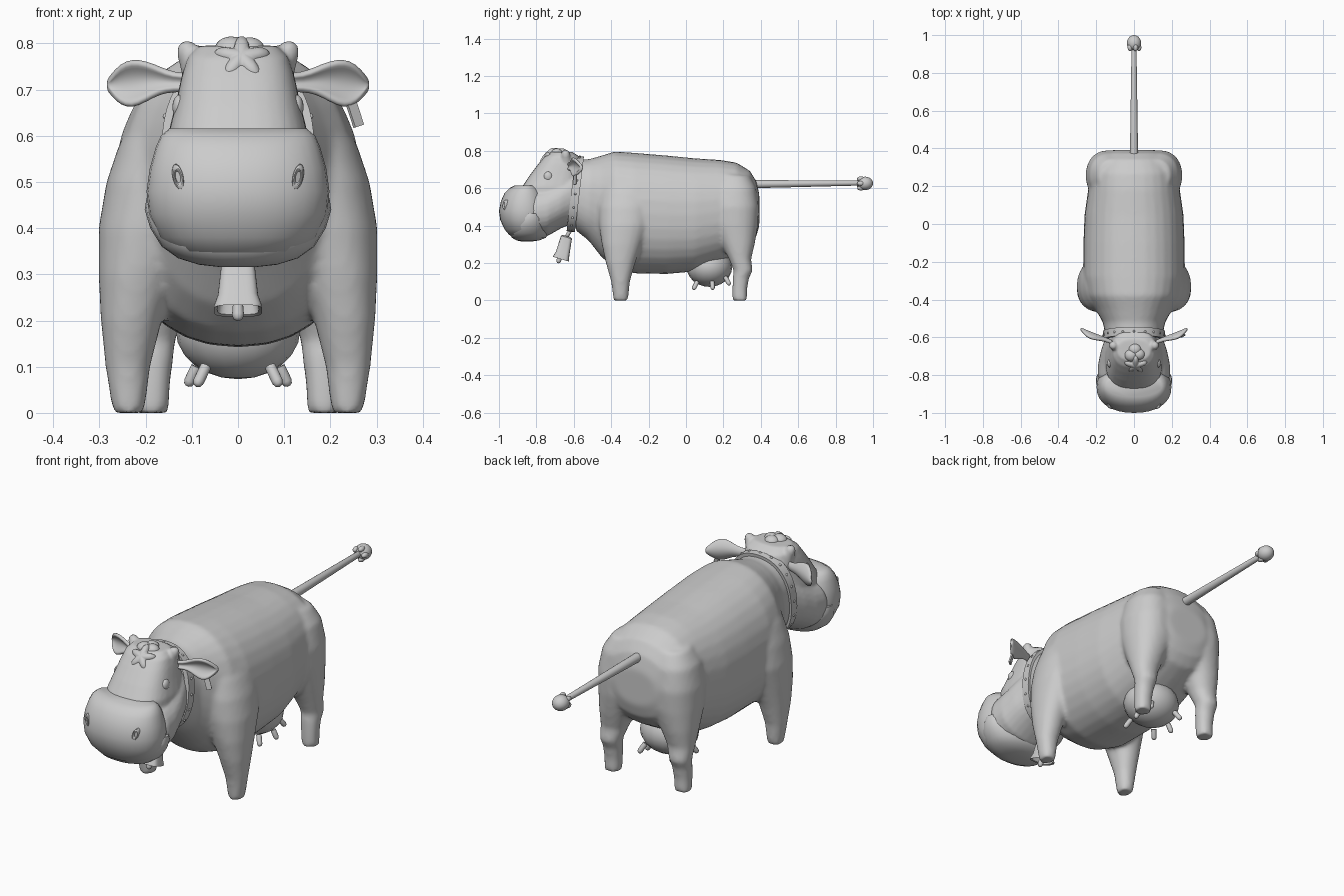
import bpy, bmesh
from math import cos, sin, pi, radians, copysign
from mathutils import Vector, Matrix

cube = bpy.data.objects.get("Cube")
if cube:
    bpy.data.objects.remove(cube)

grey = bpy.data.materials.new("plain_grey")
grey.use_nodes = True
GREY = (0.6, 0.6, 0.6, 1)
grey.diffuse_color = GREY
grey.node_tree.nodes["Principled BSDF"].inputs["Base Color"].default_value = GREY
X, Y, Z = Vector((1, 0, 0)), Vector((0, 1, 0)), Vector((0, 0, 1))


def ring(center, u, v, ru, rv, power=2.3, count=32):
    """Points of a superellipse spanned by the axes u and v."""
    pts = []
    for i in range(count):
        c, s = cos(2 * pi * i / count), sin(2 * pi * i / count)
        a = copysign(abs(c) ** (2 / power), c)
        b = copysign(abs(s) ** (2 / power), s)
        pts.append(Vector(center) + u * ru * a + v * rv * b)
    return pts


def loft(bm, rings, closed=False):
    """Skin a row of rings, capping the ends or joining them in a loop."""
    rows = [[bm.verts.new(p) for p in r] for r in rings]
    n = len(rows[0])
    pairs = list(zip(rows, rows[1:]))
    if closed:
        pairs.append((rows[-1], rows[0]))
    else:
        bm.faces.new(rows[0])
        bm.faces.new(rows[-1])
    for a, b in pairs:
        for i in range(n):
            j = (i + 1) % n
            bm.faces.new((a[i], a[j], b[j], b[i]))


def column(bm, table, side=1, power=2.2):
    """Loft of level sections given as z, front and back y, inner and outer x."""
    loft(bm, [ring((side * (x0 + x1) / 2, (y0 + y1) / 2, z), X, Y,
                   (x1 - x0) / 2, (y1 - y0) / 2, power)
              for z, y0, y1, x0, x1 in table])


def barrel(bm, table, power=2.25):
    """Loft of upright sections given as y, bottom and top z, half width."""
    loft(bm, [ring((0, y, (lo + hi) / 2), X, Z, w, (hi - lo) / 2, power)
              for y, lo, hi, w in table])


def ball(bm, center, radii):
    m = Matrix.Translation(center) @ Matrix.Diagonal((*radii, 1))
    bmesh.ops.create_uvsphere(bm, u_segments=20, v_segments=12, radius=1, matrix=m)


def rod(bm, a, b, r0, r1, count=16):
    """Tapered rod with a rounded far end."""
    a, b = Vector(a), Vector(b)
    d = (b - a).normalized()
    u = d.orthogonal().normalized()
    v = d.cross(u)
    steps = [(a, r0), (b - d * r1, r1), (b - d * r1 * .3, r1 * .75), (b, r1 * .3)]
    loft(bm, [ring(p, u, v, r, r, 2, count) for p, r in steps])


def finish(name, bm, angle=40):
    bmesh.ops.recalc_face_normals(bm, faces=bm.faces)
    mesh = bpy.data.meshes.new(name)
    bm.to_mesh(mesh)
    bm.free()
    mesh.materials.append(grey)
    ob = bpy.data.objects.new(name, mesh)
    bpy.context.collection.objects.link(ob)
    bpy.ops.object.select_all(action='DESELECT')
    ob.select_set(True)
    bpy.context.view_layer.objects.active = ob
    bpy.ops.object.shade_smooth_by_angle(angle=radians(angle))
    return ob


def blend(ob, size, repeats):
    """Fuse overlapping shells into one soft skin."""
    m = ob.modifiers.new("fuse", 'REMESH')
    m.mode, m.voxel_size, m.use_smooth_shade = 'VOXEL', size, True
    s = ob.modifiers.new("soften", 'SMOOTH')
    s.factor, s.iterations = .5, repeats


# Torso and neck, then the four legs, fused together
bm = bmesh.new()
barrel(bm, [(-.59, .375, .755, .152), (-.52, .32, .755, .165), (-.45, .23, .775, .205),
            (-.38, .175, .797, .25), (-.28, .145, .79, .27), (-.1, .142, .775, .268),
            (.05, .155, .76, .262), (.18, .2, .752, .243), (.27, .25, .737, .232),
            (.34, .29, .695, .2), (.375, .34, .64, .165), (.392, .4, .57, .11)])
front_leg = [(0, -.387, -.31, .203, .271), (.1, -.4, -.3, .19, .287), (.2, -.428, -.272, .165, .297),
             (.3, -.45, -.235, .13, .302), (.4, -.465, -.19, .08, .302), (.5, -.47, -.17, .04, .285),
             (.58, -.46, -.17, .02, .258), (.66, -.44, -.2, .02, .215), (.73, -.4, -.24, .02, .15)]
back_leg = [(0, .248, .327, .15, .225), (.06, .248, .327, .147, .226), (.12, .25, .337, .14, .23),
            (.16, .255, .357, .135, .235), (.22, .23, .348, .115, .24), (.3, .19, .367, .08, .247),
            (.4, .14, .385, .02, .254), (.5, .12, .39, .02, .255), (.6, .14, .375, .02, .235),
            (.67, .17, .34, .02, .19)]
for side in (-1, 1):
    column(bm, front_leg, side)
    column(bm, back_leg, side)
blend(finish("body_and_legs", bm), .011, 6)

# Head with cheeks and horn stubs
bm = bmesh.new()
column(bm, [(z, y0, y1, -w, w) for z, y0, y1, w in (
    (.45, -.86, -.58, .15), (.53, -.87, -.56, .155), (.61, -.875, -.555, .15),
    (.67, -.835, -.555, .135), (.73, -.79, -.555, .122), (.77, -.757, -.57, .11),
    (.795, -.72, -.61, .085))], power=2.7)
barrel(bm, [(-.86, .36, .59, .17), (-.8, .338, .61, .192), (-.74, .345, .625, .19),
            (-.67, .385, .66, .175), (-.61, .41, .7, .155), (-.56, .42, .7, .14)])
for side in (-1, 1):
    rod(bm, (side * .09, -.64, .72), (side * .116, -.645, .805), .028, .024)
blend(finish("head_and_horns", bm), .008, 3)

# Muzzle and lower lip
bm = bmesh.new()
column(bm, [(z, y0, y1, -w, w) for z, y0, y1, w in (
    (.335, -.91, -.8, .09), (.35, -.945, -.77, .135), (.38, -.97, -.75, .17),
    (.43, -.993, -.735, .193), (.48, -1, -.73, .198), (.53, -.99, -.74, .191),
    (.575, -.97, -.755, .178), (.6, -.945, -.775, .167), (.616, -.915, -.8, .148))])
finish("muzzle", bm, 60)
bm = bmesh.new()
column(bm, [(z, y0, y1, -w, w) for z, y0, y1, w in (
    (.316, -.88, -.82, .04), (.321, -.905, -.785, .085), (.335, -.93, -.75, .13),
    (.36, -.948, -.73, .165), (.4, -.95, -.725, .19), (.44, -.93, -.73, .202),
    (.465, -.9, -.75, .198))])
finish("lower_lip", bm, 60)

# Nostril rims and eyes
for side, word in ((-1, "right"), (1, "left")):
    bm = bmesh.new()
    tilt = Matrix.Rotation(radians(15 * side), 3, 'Y')
    turn = Matrix.Rotation(radians(30 * side), 3, 'Z') @ tilt
    loft(bm, [ring((side * .13, y, .511), turn @ X, turn @ Z, r, r * 2.1, 2, 20)
              for y, r in ((-.95, .014), (-.972, .013), (-.975, .01), (-.974, .008), (-.967, .006))])
    finish(word + "_nostril", bm)
    bm = bmesh.new()
    ball(bm, (side * .126, -.737, .662), (.016, .024, .027))
    finish(word + "_eye", bm, 60)

# Ears: cupped leaves
leaf = ((.10, .018, .715), (.14, .018, .716), (.17, .027, .72), (.2, .042, .718),
        (.23, .052, .713), (.255, .043, .711), (.275, .02, .71), (.284, .005, .71))
for side, word in ((-1, "right"), (1, "left")):
    bm = bmesh.new()
    rows = []
    for x, h, z in leaf:
        row = []
        for k in range(-4, 5):
            t = k / 4
            y = -.621 + (x - .12) * .4 - .6 * h * t * t
            row.append(bm.verts.new((side * x, y, z + h * t)))
        rows.append(row)
    for a, b in zip(rows, rows[1:]):
        for i in range(len(a) - 1):
            bm.faces.new((a[i], a[i + 1], b[i + 1], b[i]))
    ear = finish(word + "_ear", bm, 60)
    thick = ear.modifiers.new("thickness", 'SOLIDIFY')
    thick.thickness, thick.offset = .016, 0
    ear.modifiers.new("round", 'SUBSURF').levels = 1

# Ear tag
bm = bmesh.new()
bmesh.ops.create_cube(bm, size=1, matrix=Matrix.Translation((.252, -.592, .65))
                      @ Matrix.Rotation(radians(-18), 4, 'Y') @ Matrix.Rotation(radians(35), 4, 'Z')
                      @ Matrix.Diagonal((.024, .008, .062, 1)))
finish("ear_tag", bm)

# Star-shaped hair tuft on the forehead, with a curl above it
bm = bmesh.new()
lean = Matrix.Rotation(radians(50), 3, 'X')
stars = []
for scale, lift in ((.9, -.03), (1, 0), (.88, .013), (.6, .02), (.2, .023)):
    pts = []
    for i in range(50):
        a = 2 * pi * i / 50
        r = .049 * scale * (1 + .32 * cos(5 * (a - pi / 2)))
        pts.append(Vector((.008, -.742, .764)) + lean @ Vector((r * cos(a), r * sin(a), lift)))
    stars.append(pts)
loft(bm, stars)
for x, y, r in ((-.015, -.695, .027), (.025, -.69, .025), (.005, -.665, .026)):
    ball(bm, (x, y, .788), (r * 1.3, r * 1.2, r))
finish("hair_tuft", bm, 60)

# Collar with studs
bm = bmesh.new()
slope = (Z + Y * .12).normalized()
across = Y - Z * .12
mid = Vector((0, -.592, .57))
loft(bm, [ring(mid + across * d, X, slope, .158 + g, .196 + g, 2.3, 48)
          for d, g in ((-.022, -.015), (-.022, .007), (.022, .007), (.022, -.015))], closed=True)
for p in ring(mid, X, slope, .164, .202, 2.3, 20):
    ball(bm, p, (.006, .006, .006))
finish("collar", bm)

# Bell with link and clapper
bm = bmesh.new()
loft(bm, [ring((0, y, z), X, Y - Z * .3, w, d, 4) for z, y, w, d in (
    (.345, -.638, .022, .02), (.338, -.639, .034, .029), (.25, -.66, .044, .036),
    (.228, -.667, .052, .042), (.221, -.669, .052, .042), (.224, -.668, .045, .036),
    (.265, -.657, .038, .03))])
rod(bm, (0, -.61, .39), (0, -.642, .335), .01, .01)
rod(bm, (0, -.66, .27), (0, -.685, .2), .008, .013)
finish("bell", bm)

# Udder and teats
bm = bmesh.new()
ball(bm, (0, .125, .18), (.135, .122, .107))
for side in (-1, 1):
    for x, y, z in ((.07, .06, .1), (.09, .14, .1), (.07, .21, .125)):
        out = Vector((side * .02, (y - .13) * .3, -.042))
        base = Vector((side * x, y, z))
        rod(bm, base, base + out, .012, .012)
finish("udder", bm, 60)

# Tail and its tuft
bm = bmesh.new()
rod(bm, (0, .34, .622), (0, .95, .628), .022, .013)
finish("tail", bm)
bm = bmesh.new()
ball(bm, (0, .958, .626), (.038, .042, .036))
for i in range(5):
    a = 2 * pi * i / 5
    ball(bm, (.026 * cos(a), .935, .626 + .026 * sin(a)), (.013, .02, .013))
finish("tail_tuft", bm, 60)
